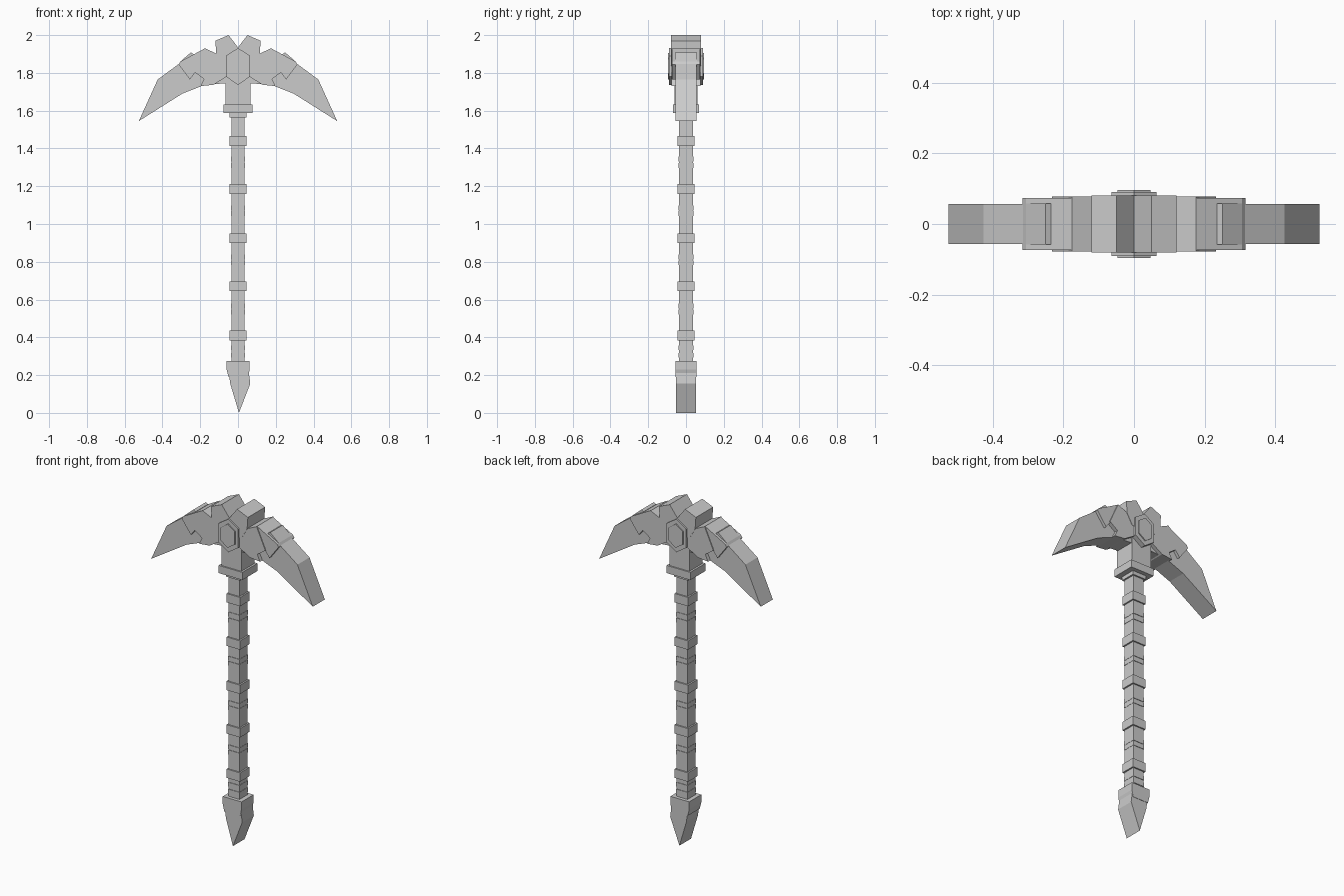
import bpy

grey = bpy.data.materials.new("plain grey")
grey.diffuse_color = (0.6, 0.6, 0.6, 1)


def plate(name, outline, half_y, side=1):
    """Extrude an x-z outline along y, optionally mirrored in x."""
    n = len(outline)
    verts = [(x * side, y, z) for y in (-half_y, half_y) for x, z in outline]
    faces = [tuple(range(n)), tuple(range(2 * n - 1, n - 1, -1))]
    faces += [(i, i + n, (i + 1) % n + n, (i + 1) % n) for i in range(n)]
    mesh = bpy.data.meshes.new(name)
    # Choose the winding so that normals face outwards
    area = sum(outline[i][0] * outline[(i + 1) % n][1]
               - outline[(i + 1) % n][0] * outline[i][1] for i in range(n)) * side
    if area < 0:
        faces = [f[::-1] for f in faces]
    mesh.from_pydata(verts, [], faces)
    mesh.materials.append(grey)
    obj = bpy.data.objects.new(name, mesh)
    bpy.context.collection.objects.link(obj)
    return obj


def block(name, half_x, half_y, z0, z1):
    return plate(name, [(-half_x, z0), (half_x, z0), (half_x, z1), (-half_x, z1)], half_y)


# Shaft with raised rings and flat wraps between them
block("shaft", 0.035, 0.036, 0.22, 1.6)
for z in (0.41, 0.67, 0.925, 1.185, 1.44):
    block("shaft_ring", 0.044, 0.044, z - 0.026, z + 0.026)
for z in (0.305, 0.345, 0.535, 0.565, 0.795, 0.825, 1.055, 1.085, 1.31, 1.345):
    block("shaft_wrap", 0.0365, 0.039, z - 0.013, z + 0.013)

# Pommel collar and pointed foot
plate("pommel_collar", [(-0.06, 0.275), (-0.06, 0.23), (-0.05, 0.19),
                        (0.052, 0.19), (0.062, 0.23), (0.062, 0.275)], 0.056)
plate("pommel_spike", [(-0.052, 0.23), (-0.04, 0.15), (0.005, 0.0),
                       (0.065, 0.155), (0.055, 0.23)], 0.054)

# Head socket
block("socket_lip", 0.045, 0.045, 1.565, 1.59)
block("socket_collar", 0.077, 0.07, 1.587, 1.632)
block("socket", 0.065, 0.062, 1.62, 1.9)

# Two mirrored arms: blade, sleeves, top pad and crown claw
for s, label in ((-1, "left"), (1, "right")):
    plate(label + "_blade", [(0.525, 1.545), (0.425, 1.765), (0.31, 1.85), (0.18, 1.915),
                             (0, 1.88), (0, 1.75), (0.13, 1.74), (0.18, 1.735),
                             (0.295, 1.69)], 0.056, s)
    plate(label + "_outer_sleeve", [(0.315, 1.845), (0.305, 1.86), (0.175, 1.93),
                                    (0.11, 1.90), (0.07, 1.82), (0.18, 1.77),
                                    (0.225, 1.805), (0.255, 1.765)], 0.073, s)
    plate(label + "_inner_sleeve", [(0.232, 1.805), (0.18, 1.768), (0.198, 1.73),
                                    (0.13, 1.737), (0.06, 1.78), (0.06, 1.87),
                                    (0.11, 1.90), (0.175, 1.93)], 0.078, s)
    plate(label + "_top_pad", [(0.305, 1.86), (0.25, 1.908), (0.235, 1.90),
                               (0.24, 1.87)], 0.058, s)
    plate(label + "_crown_claw", [(0.0, 1.935), (0.05, 2.0), (0.12, 1.97),
                                  (0.115, 1.90), (0.08, 1.84), (0.0, 1.82)], 0.08, s)


def hexagon(w, z0, z1, z2, z3):
    return [(0, z0), (w, z1), (w, z2), (0, z3), (-w, z2), (-w, z1)]


# Hexagonal boss through the head, with a smaller raised centre
plate("boss", hexagon(0.064, 1.737, 1.78, 1.89, 1.932), 0.09)
plate("boss_centre", hexagon(0.046, 1.765, 1.797, 1.873, 1.905), 0.096)
